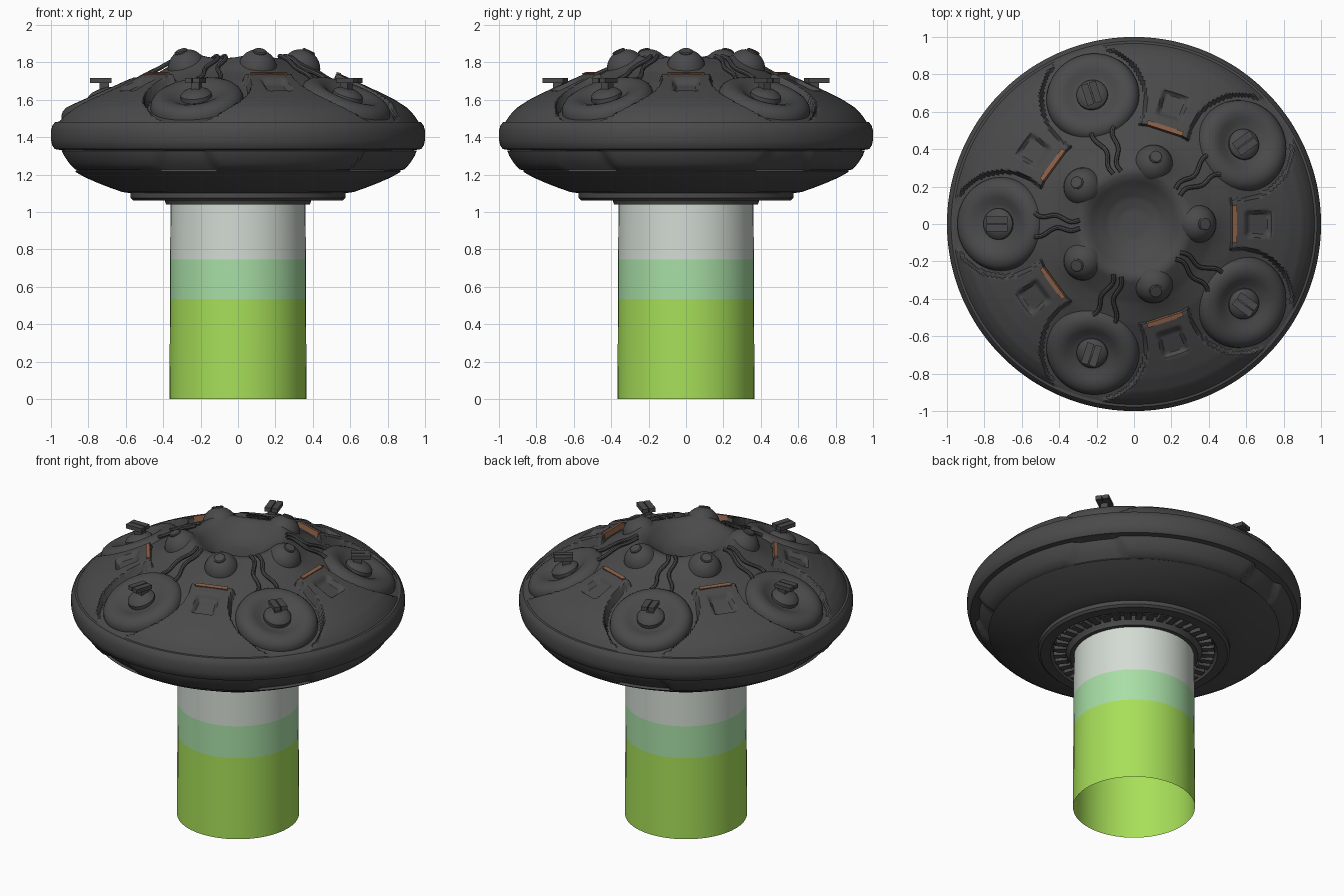
import bpy, bmesh, math
from mathutils import Vector, Matrix

if "Cube" in bpy.data.objects:
    bpy.data.objects.remove(bpy.data.objects["Cube"])

def mat(name, r, g, b):
    m = bpy.data.materials.new(name)
    m.diffuse_color = (r, g, b, 1)
    m.use_nodes = True
    m.node_tree.nodes["Principled BSDF"].inputs["Base Color"].default_value = m.diffuse_color
    return m

DARK = mat("dark_metal", 0.068, 0.068, 0.068)
ORANGE = mat("burnt_orange", 0.25, 0.115, 0.065)
GREEN = mat("bright_green", 0.39, 0.74, 0.10)
MINT = mat("pale_green", 0.39, 0.73, 0.38)
WHITE = mat("pale_grey", 0.65, 0.71, 0.65)
PODS = [math.radians(36 + 72 * k) for k in range(5)]
PANELS = [math.radians(72 * k) for k in range(5)]

def finish(name, bm, mats, angle=35):
    bmesh.ops.recalc_face_normals(bm, faces=bm.faces)
    me = bpy.data.meshes.new(name)
    bm.to_mesh(me)
    bm.free()
    for m in mats:
        me.materials.append(m)
    ob = bpy.data.objects.new(name, me)
    bpy.context.collection.objects.link(ob)
    bpy.ops.object.select_all(action='DESELECT')
    ob.select_set(True)
    bpy.context.view_layer.objects.active = ob
    bpy.ops.object.shade_smooth_by_angle(angle=math.radians(angle))
    return ob

def lathe(bm, profile, n, move=Matrix(), shape=None):
    """Revolve (r, z) points; shape(r, z, angle) may bend each point."""
    rings = []
    for r, z in profile:
        ring = []
        for i in range(n):
            a = 2 * math.pi * i / n
            rr, zz = shape(r, z, a) if shape else (r, z)
            ring.append(bm.verts.new(move @ Vector((rr * math.cos(a), rr * math.sin(a), zz))))
            if r == 0:
                break
        rings.append(ring)
    for A, B in zip(rings, rings[1:]):
        for i in range(n):
            j = (i + 1) % n
            if len(A) == 1:
                bm.faces.new((A[0], B[i], B[j]))
            elif len(B) == 1:
                bm.faces.new((A[i], A[j], B[0]))
            else:
                bm.faces.new((A[i], A[j], B[j], B[i]))

def box(bm, size, move):
    bmesh.ops.create_cube(bm, size=1, matrix=move @ Matrix.Diagonal((*size, 1)))

def at(a, r, z, tilt=0):
    """Frame at angle a, radius r, height z; x points outward, tilted down."""
    return (Matrix.Rotation(a, 4, 'Z') @ Matrix.Translation((r, 0, z))
            @ Matrix.Rotation(tilt, 4, 'Y'))

def lerp(pts, x):
    for (x0, y0), (x1, y1) in zip(pts, pts[1:]):
        if x <= x1:
            return y0 + (y1 - y0) * (x - x0) / (x1 - x0)
    return pts[-1][1]

def step(a, b, x):
    t = min(1, max(0, (x - a) / (b - a)))
    return t * t * (3 - 2 * t)

def local(r, a, centre):
    return r * math.cos(a - centre), r * math.sin(a - centre)

# Upper hull: central dish, ridge, raised panels and sunken pod wells
INNER = [(0, 1.73), (0.08, 1.733), (0.14, 1.75), (0.20, 1.785), (0.24, 1.812), (0.27, 1.823),
         (0.30, 1.82), (0.35, 1.79), (0.42, 1.748), (0.53, 1.70), (0.70, 1.605), (0.9, 1.51), (0.966, 1.48)]
PANEL = [(0, 1.74), (0.54, 1.74), (0.64, 1.697), (0.74, 1.65), (0.83, 1.605), (0.9, 1.56),
         (0.94, 1.52), (0.966, 1.48)]

def top_shape(r, z, a):
    z = lerp(INNER, r)
    pod = min(PODS, key=lambda p: -math.cos(a - p))
    pan = min(PANELS, key=lambda p: -math.cos(a - p))
    x, y = local(r, a, pod)
    mask = step(0.272, 0.286, math.hypot(x - 0.70, y)) * step(0.528, 0.54, r)
    z += (max(lerp(PANEL, r), z) - z) * mask
    x, y = local(r, a, pan)
    # square dimple in each panel
    z -= 0.03 * (1 - step(0.05, 0.075, abs(x - 0.665))) * (1 - step(0.05, 0.075, abs(y)))
    # soft foot under each bulb
    z += 0.035 * math.exp(-((x - 0.35) ** 2 + y * y) / 0.009)
    return r, z

bm = bmesh.new()
lathe(bm, [(0.966 * i / 88, 0) for i in range(89)], 400, shape=top_shape)
finish("upper_hull", bm, [DARK], 40)

# Rim and underside, with recessed gaps in the lower band
def under_shape(r, z, a):
    if 1.222 < z < 1.329:
        off = min(abs(math.remainder(a - p, 2 * math.pi)) for p in PODS)
        r -= 0.028 * (1 - step(0.15, 0.18, off + (z - 1.275) * 0.6))
    return r, z

bm = bmesh.new()
lathe(bm, [(0.960, 1.482), (0.978, 1.480), (0.992, 1.462), (1.0, 1.435), (1.0, 1.385), (0.993, 1.355),
           (0.98, 1.336), (0.94, 1.33), (0.955, 1.327), (0.945, 1.30), (0.92, 1.26), (0.89, 1.228),
           (0.865, 1.221), (0.872, 1.216), (0.82, 1.186), (0.75, 1.155), (0.68, 1.128), (0.62, 1.107),
           (0.575, 1.10), (0.575, 1.075), (0.56, 1.062), (0.50, 1.06), (0.485, 1.09), (0.41, 1.09),
           (0.39, 1.058), (0.385, 1.04), (0.35, 1.04)], 240, shape=under_shape)
finish("rim_and_underside", bm, [DARK])

# Ring of small teeth around the beam opening
bm = bmesh.new()
for i in range(40):
    box(bm, (0.075, 0.04, 0.03), at(2 * math.pi * i / 40, 0.445, 1.08))
finish("underside_teeth", bm, [DARK])

# Round pods set in the wells
bm = bmesh.new()
for a in PODS:
    lathe(bm, [(0, -0.012), (0.085, -0.015), (0.11, -0.008), (0.14, 0.008), (0.17, 0.017), (0.20, 0.015),
               (0.225, 0.004), (0.242, -0.015), (0.25, -0.04), (0.25, -0.07)], 64,
          at(a, 0.73, 1.625, math.radians(24)))
finish("pods", bm, [DARK])

# Knob and small twin-bar antenna on each pod
bm = bmesh.new()
for a in PODS:
    lathe(bm, [(0.085, -0.03), (0.083, 0.008), (0.07, 0.022), (0.045, 0.034), (0, 0.038)], 32,
          at(a, 0.725, 1.622, math.radians(20)))
    box(bm, (0.05, 0.045, 0.07), at(a, 0.715, 1.665))
    for s in (-1, 1):
        box(bm, (0.115, 0.038, 0.026), at(a, 0.735, 1.703) @ Matrix.Translation((0, s * 0.022, 0)))
finish("pod_antennas", bm, [DARK])

# Bulbs on the ridge, each with a raised button
bm = bmesh.new()
for a in PANELS:
    bmesh.ops.create_uvsphere(bm, u_segments=32, v_segments=16, radius=0.105,
                              matrix=at(a, 0.335, 1.765))
    lathe(bm, [(0.036, 0.09), (0.036, 0.104), (0.03, 0.109), (0, 0.11)], 24,
          at(a, 0.335, 1.765, math.radians(25)))
finish("ridge_bulbs", bm, [DARK])

# Orange strips along the inner edge of each panel
bm = bmesh.new()
for a in PANELS:
    box(bm, (0.024, 0.20, 0.035), at(a, 0.535, 1.728, math.radians(15)))
finish("orange_strips", bm, [ORANGE])

# Wavy pipe pairs running from the ridge to each pod
def pipe(bm, pts, rad, n=8):
    rings = []
    for i, p in enumerate(pts):
        d = (pts[min(i + 1, len(pts) - 1)] - pts[max(i - 1, 0)]).normalized()
        u = d.cross(Vector((0, 0, 1))).normalized()
        v = u.cross(d)
        rings.append([bm.verts.new(p + rad * (u * math.cos(2 * math.pi * k / n)
                                              + v * math.sin(2 * math.pi * k / n))) for k in range(n)])
    for A, B in zip(rings, rings[1:]):
        for k in range(n):
            bm.faces.new((A[k], A[(k + 1) % n], B[(k + 1) % n], B[k]))

bm = bmesh.new()
for a in PODS:
    for s in (-1, 1):
        pts = []
        for i in range(17):
            t = i / 16
            r = 0.29 + 0.24 * t
            y = s * (0.022 + 0.04 * t * t) + 0.013 * math.sin(t * 9)
            z = lerp(INNER, r) + 0.012 + 0.008 * math.sin(t * math.pi)
            pts.append(at(a, 0, 0) @ Vector((r, y, z)))
        pipe(bm, pts, 0.012)
finish("ridge_pipes", bm, [DARK])

# Open beam column in three colour bands, by height
bm = bmesh.new()
lathe(bm, [(0.366, 0), (0.364, 0.535), (0.363, 0.745), (0.361, 1.06)], 48)
for f in bm.faces:
    z = f.calc_center_median().z
    f.material_index = 0 if z < 0.535 else 1 if z < 0.745 else 2
finish("beam_column", bm, [GREEN, MINT, WHITE])
